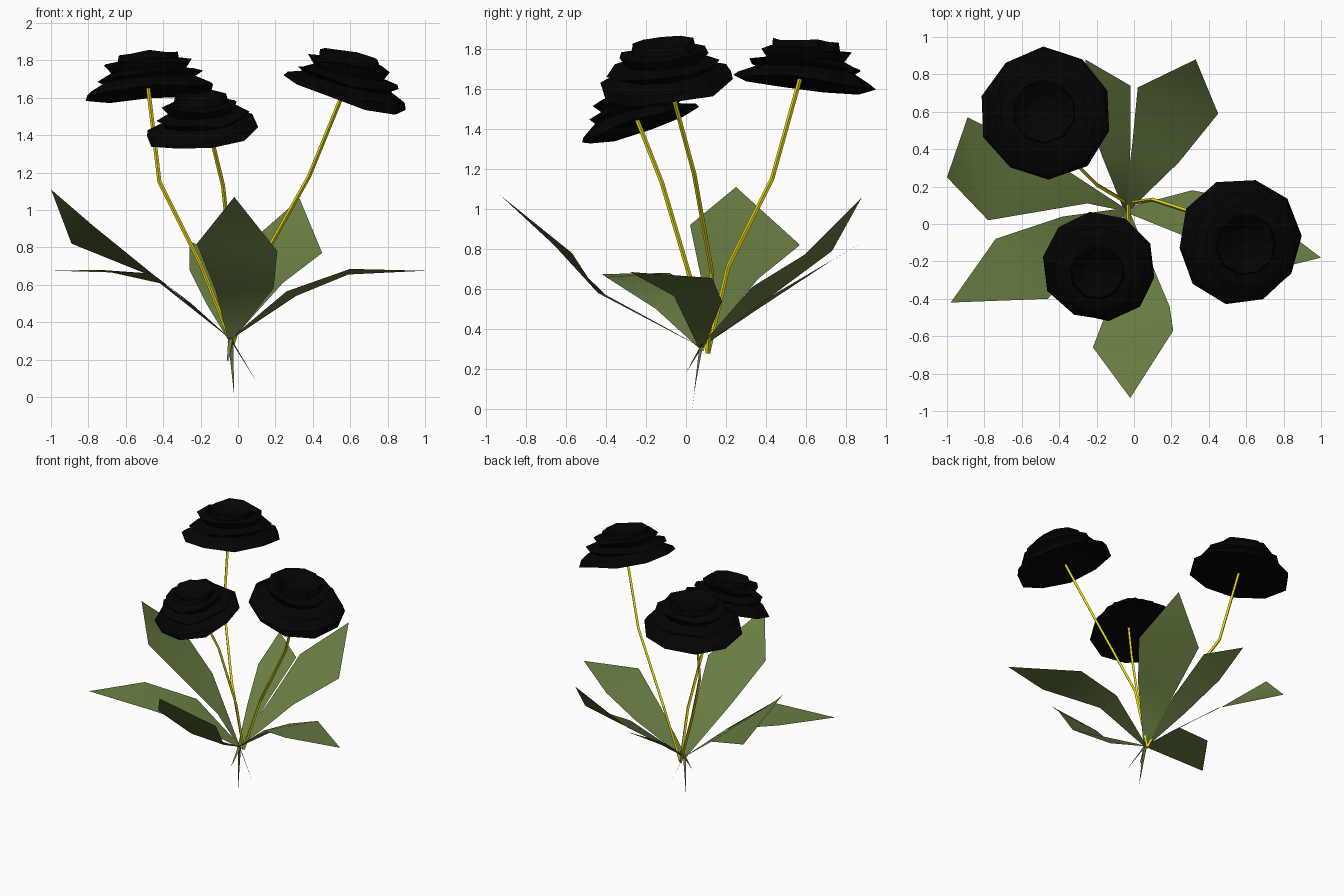
import bpy, math, random
from mathutils import Vector

if "Cube" in bpy.data.objects:
    bpy.data.objects.remove(bpy.data.objects["Cube"])

random.seed(4)


def material(name, rgb):
    m = bpy.data.materials.new(name)
    m.diffuse_color = (*rgb, 1)
    m.use_nodes = True
    m.node_tree.nodes["Principled BSDF"].inputs["Base Color"].default_value = m.diffuse_color
    return m


green = material("leaf_green", (0.14, 0.21, 0.055))
yellow = material("stem_yellow", (0.85, 0.7, 0.005))
black = material("petal_black", (0.001, 0.001, 0.001))


def add_mesh(name, verts, faces, mat, smooth=False):
    me = bpy.data.meshes.new(name)
    me.from_pydata([tuple(v) for v in verts], [], faces)
    me.materials.append(mat)
    for p in me.polygons:
        p.use_smooth = smooth
    ob = bpy.data.objects.new(name, me)
    bpy.context.collection.objects.link(ob)
    return ob


# Stems: four-sided tubes bent along a short path
def stem(name, path, r=0.011):
    pts = [Vector(p) for p in path]
    verts, faces = [], []
    for i, p in enumerate(pts):
        d = (pts[min(i + 1, len(pts) - 1)] - pts[max(i - 1, 0)]).normalized()
        u = d.cross(Vector((0, 1, 0))).normalized()
        v = d.cross(u)
        for k in range(4):
            a = k * math.pi / 2
            verts.append(p + (u * math.cos(a) + v * math.sin(a)) * r)
    for i in range(len(pts) - 1):
        for k in range(4):
            a, b = i * 4 + k, i * 4 + (k + 1) % 4
            faces.append((a, b, b + 4, a + 4))
    faces += [(3, 2, 1, 0), tuple(len(verts) - 4 + k for k in range(4))]
    add_mesh(name, verts, faces, yellow)


root = (-0.03, 0.11, 0.28)
stem("stem_left", [root, (-.20, .21, .71), (-.42, .43, 1.15), (-.48, .57, 1.65)])
stem("stem_right", [root, (.10, .13, .68), (.38, .04, 1.18), (.56, -.08, 1.62)])
stem("stem_front", [root, (-.03, .02, .66), (-.08, -.12, 1.13), (-.16, -.25, 1.46)])

# Flower heads: stacked ragged petal tiers; (radius, height, raggedness)
tiers = [(.20, .025, 0), (.35, .0, .012), (.335, .03, .012), (.25, .07, 0),
         (.29, .09, .014), (.20, .12, 0), (.235, .165, .012), (.17, .175, 0),
         (.16, .215, .008), (.09, .17, 0)]


def flower(name, centre, lean, s, n=10):
    c = Vector(centre)
    verts, faces = [], []
    for i, (r, z, j) in enumerate(tiers):
        # upper tiers lean less than the lowest one
        t = 1 - 2.2 * z
        q = Vector((lean[0] * t, lean[1] * t, 1)).to_track_quat('Z', 'Y')
        for k in range(n):
            a = (k + (0.5 if i in (4, 5) else 0)) * math.tau / n + 0.2
            rr = r * s + random.uniform(-j, j)
            zz = z * min(1, s * 1.06) + random.uniform(-j, j)
            verts.append(c + q @ Vector((rr * math.cos(a), rr * math.sin(a), zz)))
    for i in range(len(tiers) - 1):
        for k in range(n):
            a, b = i * n + k, i * n + (k + 1) % n
            faces.append((a, b, b + n, a + n))
    bottom, top = len(verts), len(verts) + 1
    verts += [c + q @ Vector((0, 0, .03)), c + q @ Vector((0, 0, .155 * s))]
    last = (len(tiers) - 1) * n
    for k in range(n):
        faces.append((bottom, (k + 1) % n, k))
        faces.append((top, last + k, last + (k + 1) % n))
    add_mesh(name, verts, faces, black)


flower("flower_left", (-.47, .59, 1.625), (-.10, .10), 1.0)
flower("flower_right", (.565, -.095, 1.62), (.30, -.14), 0.98)
flower("flower_front", (-.185, -.23, 1.415), (-.12, -.31), 0.87)


# Leaves: a thin tail, a narrow neck, two widening rows and a pointed tip
def leaf(name, tip, l2, r2, l1, r1, tail):
    l1, r1 = Vector(l1), Vector(r1)
    neck = Vector((-.04, .075, .31))
    side = (r1 - l1).normalized() * 0.014
    verts = [tail, neck - side, neck + side, l1, r1, l2, r2, tip]
    faces = [(0, 2, 1), (1, 2, 4, 3), (3, 4, 6, 5), (5, 6, 7)]
    add_mesh(name, verts, faces, green, True)


leaf("leaf_back_right", (.33, .88, 1.06), (.02, .73, .79), (.45, .59, .77),
     (-.01, .42, .56), (.24, .33, .61), (-.06, .0, .18))
leaf("leaf_back", (-.26, .88, .83), (-.26, .62, .68), (-.02, .74, .75),
     (-.17, .36, .50), (-.02, .40, .55), (-.05, .0, .19))
leaf("leaf_front", (-.02, -.93, 1.07), (.21, -.57, .78), (-.22, -.66, .82),
     (.19, -.44, .58), (-.12, -.40, .57), (-.02, .03, .0))
leaf("leaf_front_left", (-.98, -.42, .675), (-.74, -.08, .68), (-.46, -.40, .66),
     (-.38, .04, .60), (-.25, -.15, .50), (-.02, .09, .29))
leaf("leaf_back_left", (-1.0, .25, 1.11), (-.89, .57, .82), (-.78, .02, .92),
     (-.47, .36, .65), (-.25, .11, .49), (.10, .04, .08))
leaf("leaf_right", (1.0, -.18, .675), (.60, -.28, .685), (.59, .13, .655),
     (.26, -.06, .565), (.31, .18, .54), (-.06, .08, .29))
